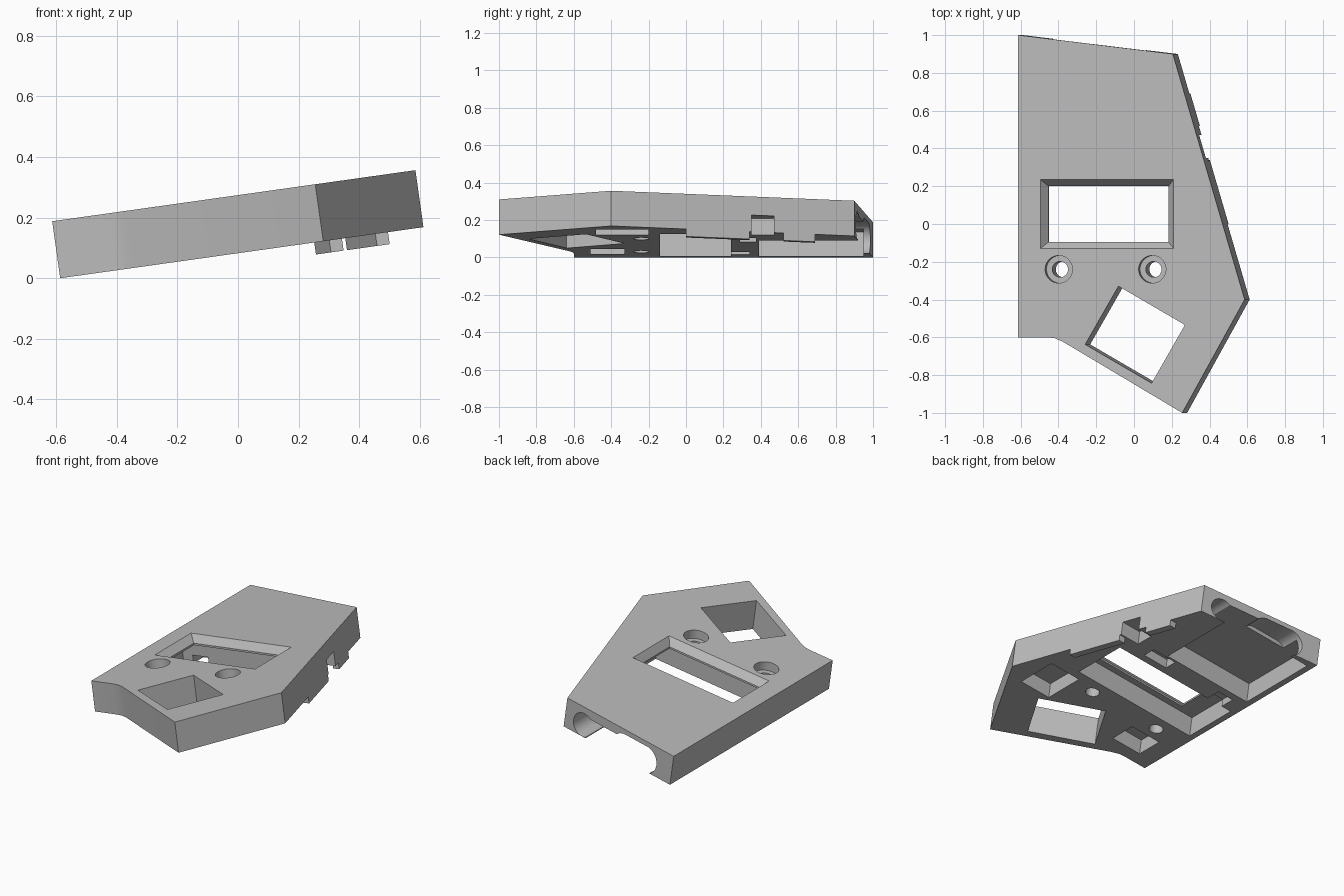
import bpy, math
from mathutils import Matrix

if "Cube" in bpy.data.objects:
    bpy.data.objects.remove(bpy.data.objects["Cube"])

THICK = 0.19
PIVOT = -0.587
TILT = math.radians(8)

grey = bpy.data.materials.new("plain grey")
grey.use_nodes = True
colour = (0.5, 0.5, 0.5, 1)
grey.diffuse_color = colour
grey.node_tree.nodes["Principled BSDF"].inputs["Base Color"].default_value = colour


def loft(name, low, high, z0, z1):
    """Solid between two outlines with equal point counts."""
    n = len(low)
    verts = [(x, y, z0) for x, y in low] + [(x, y, z1) for x, y in high]
    faces = [list(range(n))[::-1], list(range(n, 2 * n))]
    faces += [(i, (i + 1) % n, (i + 1) % n + n, i + n) for i in range(n)]
    mesh = bpy.data.meshes.new(name)
    mesh.from_pydata(verts, [], faces)
    mesh.materials.append(grey)
    ob = bpy.data.objects.new(name, mesh)
    bpy.context.collection.objects.link(ob)
    return ob


def prism(name, pts, z0, z1):
    return loft(name, pts, pts, z0, z1)


def rect(x0, x1, y0, y1):
    return [(x0, y0), (x1, y0), (x1, y1), (x0, y1)]


def stadium(cx, cy, r, straight=0.0, n=32):
    """Circle, or a slot when straight is more than zero."""
    pts = []
    for i in range(n):
        a = 2 * math.pi * (i + 0.5) / n
        side = math.copysign(straight, math.cos(a))
        pts.append((cx + side + r * math.cos(a), cy + r * math.sin(a)))
    return pts


def combine(body, other, operation):
    mod = body.modifiers.new("cut", "BOOLEAN")
    mod.operation = operation
    mod.solver = "EXACT"
    mod.object = other
    other.hide_render = True
    bpy.ops.object.select_all(action="DESELECT")
    body.select_set(True)
    bpy.context.view_layer.objects.active = body
    bpy.ops.object.modifier_apply(modifier=mod.name)
    bpy.data.objects.remove(other)


def edge_x(y):
    """Outer slanted side wall."""
    return 0.24 + (0.9 - y) * 0.2954


# Main slab, built flat and tilted at the end
outline = [(PIVOT, -0.6), (-0.43, -0.6), (-0.39, -0.605), (-0.35, -0.622),
           (0.29, -1), (0.624, -0.4), (0.24, 0.9), (PIVOT, 1)]
body = prism("case_cover", outline, 0, THICK)

# Locating tabs hanging below the slanted wall
for y0, y1 in ((0.0, 0.34), (0.52, 0.69)):
    tab = [(edge_x(y0) - 0.042, y0), (edge_x(y0), y0),
           (edge_x(y1), y1), (edge_x(y1) - 0.042, y1)]
    combine(body, prism("tab", tab, -0.04, 0.03), "UNION")

# Pockets in the underside: outline and depth
pockets = [
    (rect(-0.55, 0.32, -0.14, 0.24), 0.133),   # screen
    (rect(-0.55, 0.07, 0.39, 0.95), 0.133),    # battery
    (rect(0.27, 0.485, -0.48, -0.2), 0.1),     # front pads
    (rect(-0.47, -0.26, -0.51, -0.33), 0.1),
    (rect(0.0, 0.17, 0.29, 0.375), 0.06),      # connector
    (rect(-0.48, -0.37, 0.22, 0.34), 0.05),    # cable slot
    (rect(0.27, 0.5, 0.35, 0.47), 0.09),       # side switch notch
]
for pts, depth in pockets:
    combine(body, prism("pocket", pts, -0.1, depth), "DIFFERENCE")

# Screen window with a sloped frame
inner = rect(-0.43, 0.21, -0.095, 0.2)
outer = rect(-0.468, 0.245, -0.13, 0.235)
combine(body, prism("window", inner, 0.1, 0.3), "DIFFERENCE")
combine(body, loft("window_slope", inner, outer, 0.145, THICK + 0.0005), "DIFFERENCE")

# Rotated key opening
c, s = math.cos(math.radians(-30)), math.sin(math.radians(-30))
key = [(0.038 + x * c - y * s, -0.586 + x * s + y * c)
       for x, y in rect(-0.205, 0.205, -0.178, 0.178)]
combine(body, prism("key_opening", key, -0.1, 0.3), "DIFFERENCE")

# Counterbored screw holes
for x in (-0.37, 0.13):
    combine(body, prism("bore", stadium(x, -0.24, 0.042), -0.1, 0.3), "DIFFERENCE")
    combine(body, prism("counterbore", stadium(x, -0.24, 0.073), 0.135, 0.3), "DIFFERENCE")

# Round port and long slot through the back wall
for x, r, straight, depth in ((0.1, 0.075, 0, 0.2), (-0.3, 0.085, 0.085, 0.1)):
    port = prism("port", stadium(x, 0.075, r, straight), 0, depth + 0.12)
    port.data.transform(Matrix.Translation((0, 1.05, 0)) @ Matrix.Rotation(math.pi / 2, 4, "X"))
    combine(body, port, "DIFFERENCE")

# Tilt about the low edge
body.data.transform(Matrix.Translation((PIVOT, 0, 0)) @ Matrix.Rotation(-TILT, 4, "Y")
                    @ Matrix.Translation((-PIVOT, 0, 0)))
body.select_set(True)
bpy.context.view_layer.objects.active = body
bpy.ops.object.shade_smooth_by_angle(angle=math.radians(25))
